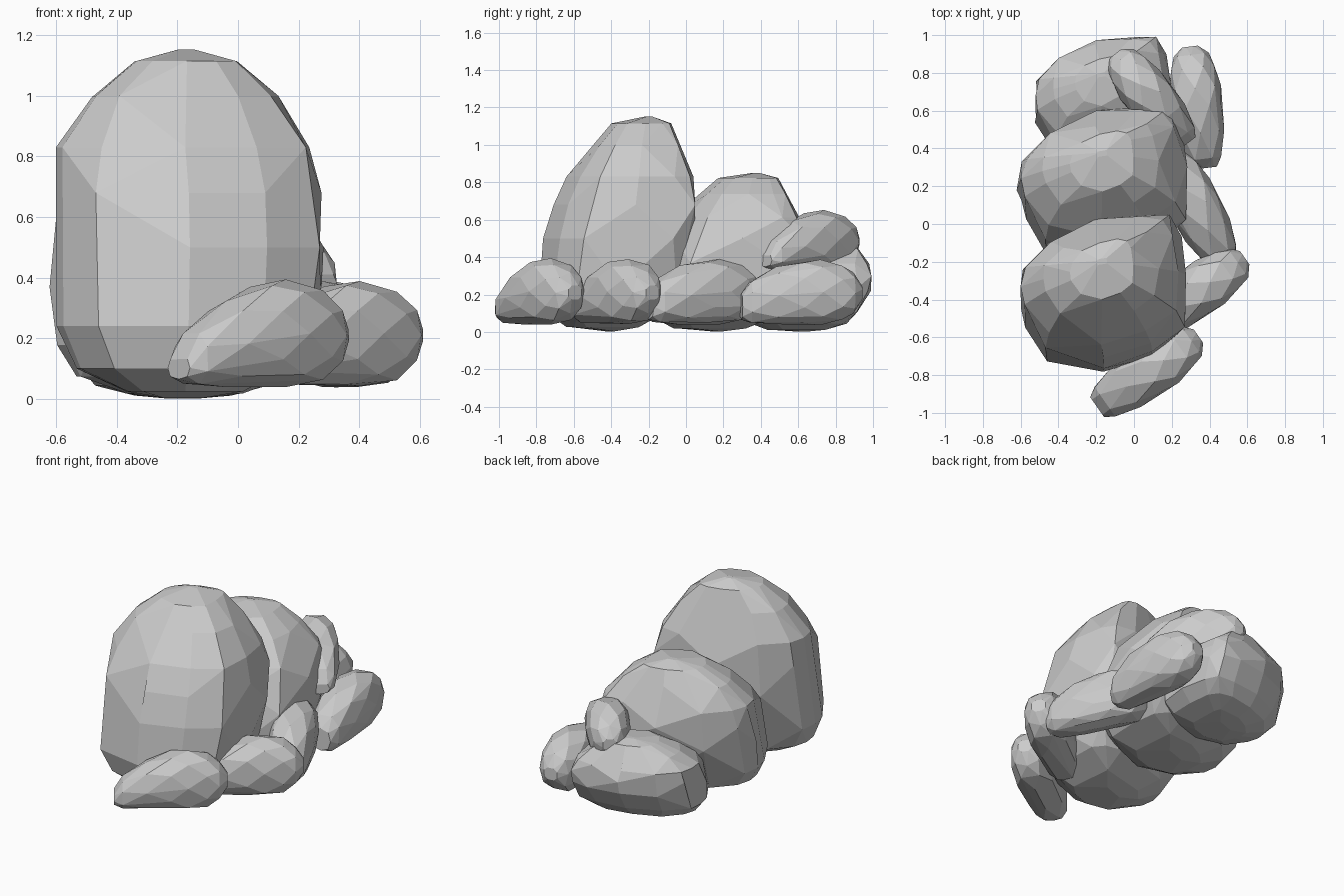
import bpy, bmesh, math, random
from mathutils import Matrix

if "Cube" in bpy.data.objects:
    bpy.data.objects.remove(bpy.data.objects["Cube"])

random.seed(4)


def hull_object(name, points, matrix):
    """Convex faceted rock from a point cloud."""
    bm = bmesh.new()
    for p in points:
        bm.verts.new(p)
    res = bmesh.ops.convex_hull(bm, input=bm.verts[:])
    junk = {g for g in res["geom_interior"] + res["geom_unused"]
            if isinstance(g, bmesh.types.BMVert)}
    bmesh.ops.delete(bm, geom=list(junk), context='VERTS')
    bmesh.ops.dissolve_limit(bm, angle_limit=math.radians(9),
                             verts=bm.verts[:], edges=bm.edges[:])
    bmesh.ops.recalc_face_normals(bm, faces=bm.faces[:])
    bm.transform(matrix)
    me = bpy.data.meshes.new(name)
    bm.to_mesh(me)
    bm.free()
    ob = bpy.data.objects.new(name, me)
    bpy.context.collection.objects.link(ob)
    return ob


# Boulder: plan outline, and (z, xmin, xmax, ymin, ymax) at each height
OUTLINE = [(-.62, -.40), (-.60, -.27), (-.45, -.10), (-.2, .02), (.05, .06),
           (.20, .05), (.25, -.06), (.29, -.3), (.27, -.56), (.1, -.7),
           (-.16, -.79), (-.47, -.72), (-.60, -.52)]
LEVELS = [(.003, -.25, -.10, -.50, -.38), (.025, -.38, .03, -.64, -.25),
          (.10, -.53, .18, -.74, -.12), (.24, -.605, .27, -.79, -.04),
          (.50, -.617, .29, -.765, .045), (.68, -.612, .278, -.715, .06),
          (.83, -.597, .24, -.64, .035), (1.0, -.49, .13, -.51, -.035),
          (1.115, -.34, .0, -.40, -.08), (1.152, -.20, -.14, -.22, -.18)]


def boulder(name, loc, scale):
    pts = []
    for i, (z, x0, x1, y0, y1) in enumerate(LEVELS):
        for j, (px, py) in enumerate(OUTLINE):
            u, v = (px + .165) / .455, (py + .365) / .425
            # alternate points sit slightly in, giving broad uneven facets
            k = random.uniform(.96, .99) if (i + j) % 2 else random.uniform(.99, 1.015)
            pts.append(((x0 + x1) / 2 + u * k * (x1 - x0) / 2,
                        (y0 + y1) / 2 + v * k * (y1 - y0) / 2, z))
    # pivot at plan centre
    m = (Matrix.Translation(loc) @ Matrix.Diagonal((*scale, 1))
         @ Matrix.Translation((.165, .365, 0)))
    return hull_object(name, pts, m)


# Long stone: (position along length, zmin, zmax, half width)
STATIONS = [(-.33, .065, .14, .065), (-.28, .045, .22, .10),
            (-.14, .04, .325, .13), (0, .04, .383, .138),
            (.10, .04, .392, .14), (.21, .055, .365, .122),
            (.28, .10, .32, .095), (.325, .17, .25, .045)]


def boxy(t, p=.8):
    return math.copysign(abs(t) ** p, t)


def stone(name, loc, yaw, scale=1.0, blunt=0.0):
    pts = []
    for i, (u, z0, z1, w) in enumerate(STATIONS):
        if u < 0:
            z1 += blunt * -u          # fuller low end
        for j in range(8):
            a = math.tau * (j + .5 * (i % 2)) / 8
            k = random.uniform(.98, 1.02)
            pts.append((u, boxy(math.cos(a)) * w * k,
                        (z0 + z1) / 2 + boxy(math.sin(a)) * (z1 - z0) / 2 * k))
    m = (Matrix.Translation(loc) @ Matrix.Rotation(math.radians(yaw), 4, 'Z')
         @ Matrix.Scale(scale, 4))
    return hull_object(name, pts, m)


# Three boulders in a row, stepping down towards the back
boulder("tall_boulder", (-.165, -.365, 0), (1, 1, 1))
boulder("middle_boulder", (-.165, .207, 0), (1, 1, .738))
boulder("low_boulder", (-.17, .655, 0), (.815, .815, .44))

# Long stones along the front and right side, one resting on the low boulder
stone("front_stone", (.075, -.78, 0), 35)
stone("front_right_stone", (.32, -.365, 0), 35)
stone("right_stone", (.325, .09, 0), 118, 1, .2)
stone("back_right_stone", (.335, .62, 0), 97, .99, .2)
stone("perched_stone", (.09, .665, .288), 128, .93)
